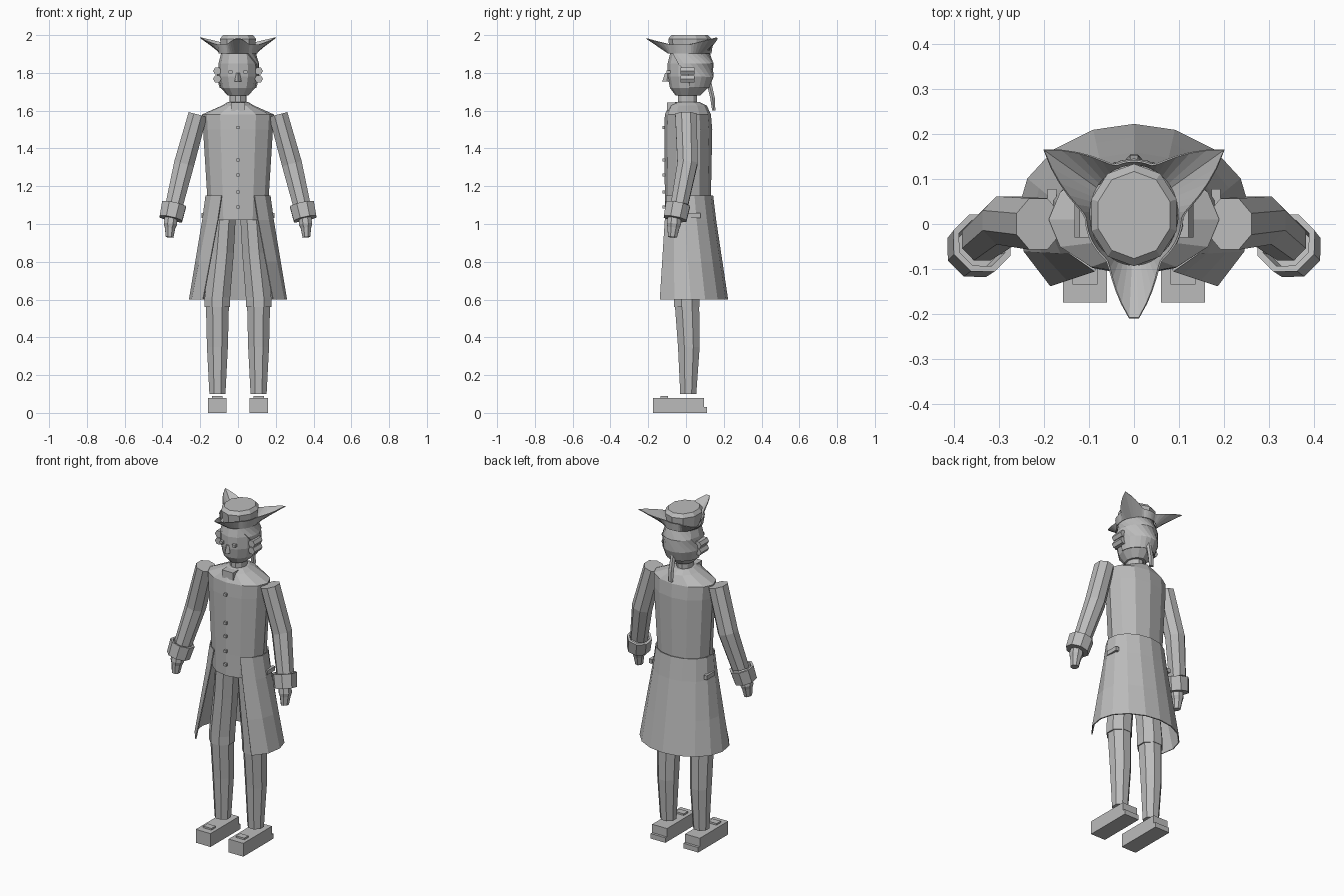
import bpy, bmesh
from math import sin, cos, pi, radians, degrees
from mathutils import Vector

if "Cube" in bpy.data.objects:
    bpy.data.objects.remove(bpy.data.objects["Cube"], do_unlink=True)

grey = bpy.data.materials.new("plain grey")
grey.use_nodes = True
colour = (0.5, 0.5, 0.5, 1)
grey.diffuse_color = colour
grey.node_tree.nodes["Principled BSDF"].inputs["Base Color"].default_value = colour
UP = Vector((0, 0, 1))


def finish(name, bm, thickness=0):
    bmesh.ops.recalc_face_normals(bm, faces=bm.faces[:])
    mesh = bpy.data.meshes.new(name)
    bm.to_mesh(mesh)
    bm.free()
    mesh.materials.append(grey)
    ob = bpy.data.objects.new(name, mesh)
    bpy.context.collection.objects.link(ob)
    if thickness:
        mod = ob.modifiers.new("thickness", "SOLIDIFY")
        mod.thickness = thickness
        mod.offset = 0
    return ob


def bridge(name, rings, closed=True, caps=True, thickness=0):
    """Join successive rings of points with faces."""
    bm = bmesh.new()
    rows = [[bm.verts.new(p) for p in ring] for ring in rings]
    n = len(rows[0])
    for a, b in zip(rows, rows[1:]):
        for i in range(n if closed else n - 1):
            j = (i + 1) % n
            bm.faces.new((a[i], a[j], b[j], b[i]))
    if caps:
        bm.faces.new(rows[0])
        bm.faces.new(rows[-1])
    return finish(name, bm, thickness)


def loft(name, sections, sides, axis=UP, spin=0.0):
    """Sections are (x, y, z, radius x, radius y), square to the axis."""
    turn = UP.rotation_difference(Vector(axis))
    rings = []
    for x, y, z, rx, ry in sections:
        angles = [spin + 2 * pi * i / sides for i in range(sides)]
        rings.append([Vector((x, y, z)) + turn @ Vector((rx * cos(a), ry * sin(a), 0))
                      for a in angles])
    return bridge(name, rings)


def box(name, centre, size):
    bm = bmesh.new()
    bmesh.ops.create_cube(bm, size=1)
    for v in bm.verts:
        v.co = Vector(centre) + Vector([c * s for c, s in zip(v.co, size)])
    return finish(name, bm)


# Torso, collar and neck
loft("torso", [(0, .01, 1.02, .155, .122), (0, .01, 1.15, .163, .122),
               (0, .012, 1.5, .185, .127), (0, .01, 1.58, .19, .122),
               (0, .01, 1.627, .085, .1), (0, .008, 1.645, .055, .065)], 12)
loft("neck", [(0, .008, 1.6, .045, .052), (0, .008, 1.7, .045, .052)], 10)
box("cravat", (0, -.075, 1.62), (.075, .05, .045))
for z in (1.51, 1.34, 1.26, 1.17, 1.09):
    box("waistcoat_button", (0, -.115, z), (.016, .02, .016))

# Open coat skirt, interpolated from waist to hem
hem = [(0, .22), (.09, .207), (.175, .165), (.235, .1),
       (.257, .025), (.243, -.06), (.184, -.137)]
waist = [(.172 * cos(radians(90 - 25 * i)), .01 + .131 * sin(radians(90 - 25 * i)))
         for i in range(7)]
skirt = []
for z, t in ((1.15, 0), (1.02, .2), (.8, .62), (.6, 1)):
    half = [(a[0] + (b[0] - a[0]) * t, a[1] + (b[1] - a[1]) * t, z)
            for a, b in zip(waist, hem)]
    skirt.append([(-x, y, h) for x, y, h in half[:0:-1]] + half)
bridge("coat_skirt", skirt, closed=False, caps=False, thickness=.006)

for s, side in ((1, "left"), (-1, "right")):
    # Legs and shoes
    loft(side + "_breeches", [(s * .109, .005, .56, .073, .073), (s * .109, .005, .61, .073, .073),
                              (s * .085, .005, .85, .068, .075), (s * .07, .005, 1.06, .064, .08)],
         8, spin=pi / 8)
    loft(side + "_stocking", [(s * .109, .012, .1, .046, .046), (s * .109, .015, .35, .06, .062),
                              (s * .109, .005, .58, .066, .07)], 8, spin=pi / 8)
    box(side + "_shoe", (s * .109, -.04, .04), (.098, .27, .08))
    box(side + "_heel", (s * .109, .085, .015), (.098, .05, .03))
    box(side + "_buckle", (s * .109, -.115, .083), (.055, .04, .014))
    box(side + "_pocket_flap", (s * .183, .04, 1.045), (.02, .075, .025))

    # Sleeve, turned back cuff and hand
    loft(side + "_sleeve", [(s * .213, 0, 1.58, .054, .062), (s * .285, .008, 1.32, .058, .058),
                            (s * .338, -.035, 1.1, .05, .05)],
         8, axis=(-s * .26, 0, 1), spin=pi / 8)
    cuff_axis = Vector((-s * .22, .2, 1)).normalized()
    centre = Vector((s * .347, -.05, 1.065))
    low, high = centre - cuff_axis * .04, centre + cuff_axis * .04
    loft(side + "_cuff", [(*low, .05, .05), (*low, .066, .066), (*high, .07, .07),
                          (*high, .056, .056), (*centre, .048, .048)],
         8, axis=cuff_axis, spin=pi / 8)
    loft(side + "_hand", [(s * .353, -.06, 1.05, .034, .036), (s * .358, -.064, 1.0, .038, .04),
                          (s * .36, -.066, .98, .03, .034), (s * .362, -.072, .93, .022, .026)],
         8, axis=(-s * .1, .08, 1), spin=pi / 8)

    # Side curls and eyes
    for z in (1.768, 1.81):
        loft(side + "_curl", [(s * .11, -.03, z, .022, .022), (s * .11, .045, z, .022, .022)],
             6, axis=(0, 1, 0))
    box(side + "_eye", (s * .04, -.092, 1.805), (.02, .02, .016))

# Head with nose, hair and queue
head = [(0, .01, 1.68, .055, .065), (0, .015, 1.72, .09, .1), (0, .02, 1.78, .105, .117),
        (0, .02, 1.85, .103, .117), (0, .018, 1.91, .088, .1)]
loft("head", head, 12)
loft("nose", [(0, -.1, 1.755, .018, .026), (0, -.098, 1.8, .009, .012)], 4)
hair = [[(cx + rx * 1.05 * cos(radians(a)), cy + ry * 1.05 * sin(radians(a)), z)
         for a in range(-start, 181 + start, 15)]
        for (cx, cy, z, rx, ry), start in zip(head[1:], (0, 0, 30, 60))]
bridge("hair", hair, closed=False, caps=False, thickness=.006)
loft("queue", [(0, .147, 1.6, .016, .01), (0, .14, 1.67, .018, .014),
               (0, .118, 1.76, .014, .016), (0, .11, 1.79, .008, .008)], 6)

# Three cornered hat
loft("hat_crown", [(0, .02, 1.9, .092, .104), (0, .02, 1.98, .1, .114),
                   (0, .02, 2.0, .084, .097)], 10, spin=pi / 10)
tips = (147, 270, 33)
base, edge = [], []
for a in range(3, 363, 6):
    gap = min(abs((a - t + 180) % 360 - 180) for t in tips)
    peak = max(0, 1 - gap / 36) ** 1.6
    c, d = cos(radians(a)), sin(radians(a))
    reach = 1 + peak * (1.05 if d < 0 else 1.22)
    base.append((.1 * c, .02 + .113 * d, 1.903))
    edge.append((.108 * reach * c, .02 + .12 * reach * d, 1.95 + .037 * peak))
bridge("hat_brim", [base, edge], caps=False, thickness=.004)
